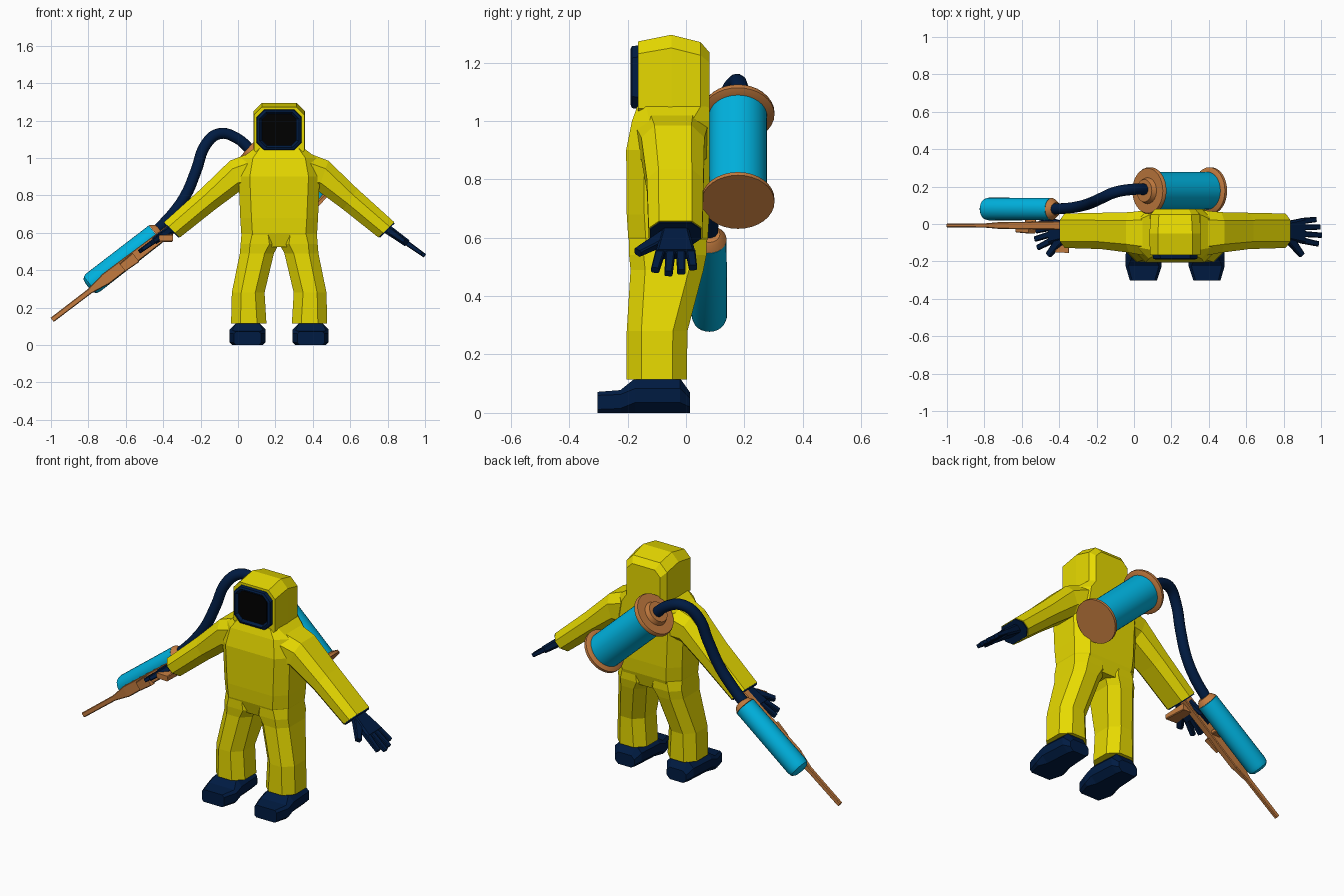
import bpy, bmesh, math
from mathutils import Vector

if "Cube" in bpy.data.objects:
    bpy.data.objects.remove(bpy.data.objects["Cube"])

CX = 0.22  # body centre line


def material(name, rgb):
    m = bpy.data.materials.new(name)
    m.diffuse_color = (*rgb, 1)
    m.use_nodes = True
    m.node_tree.nodes["Principled BSDF"].inputs["Base Color"].default_value = m.diffuse_color
    return m


YELLOW = material("suit yellow", (0.80, 0.70, 0.0))
NAVY = material("rubber navy", (0.0, 0.011, 0.055))
BLACK = material("visor black", (0.0, 0.0, 0.0))
CYAN = material("tank cyan", (0.0, 0.46, 0.76))
BROWN = material("copper brown", (0.55, 0.20, 0.05))


def ring(c, u, v, a, b, ch):
    """Chamfered rectangle around c, half sizes a along u and b along v."""
    c, u, v = Vector(c), Vector(u).normalized(), Vector(v).normalized()
    p = [(a, b - ch), (a - ch, b), (ch - a, b), (-a, b - ch),
         (-a, ch - b), (ch - a, -b), (a - ch, -b), (a, ch - b)]
    return [c + u * s + v * t for s, t in p]


def flat(z, x0, x1, y0, y1, ch):
    """Horizontal ring from its extents."""
    return ring(((x0 + x1) / 2, (y0 + y1) / 2, z), (1, 0, 0), (0, 1, 0),
                (x1 - x0) / 2, (y1 - y0) / 2, ch)


def upright(y, x0, x1, z0, z1, ch):
    """Ring facing the front, from its extents."""
    return ring(((x0 + x1) / 2, y, (z0 + z1) / 2), (1, 0, 0), (0, 0, 1),
                (x1 - x0) / 2, (z1 - z0) / 2, ch)


def loft(name, rings, mat, mirror=False, smooth=False):
    bm = bmesh.new()
    loops = [[bm.verts.new((2 * CX - p[0], p[1], p[2]) if mirror else p)
              for p in r] for r in rings]
    for lo, hi in zip(loops, loops[1:]):
        n = len(lo)
        for i in range(n):
            bm.faces.new((lo[i], lo[(i + 1) % n], hi[(i + 1) % n], hi[i]))
    bm.faces.new(loops[0][::-1])
    bm.faces.new(loops[-1])
    bmesh.ops.recalc_face_normals(bm, faces=bm.faces)
    me = bpy.data.meshes.new(name)
    bm.to_mesh(me)
    bm.free()
    me.materials.append(mat)
    ob = bpy.data.objects.new(name, me)
    bpy.context.collection.objects.link(ob)
    if smooth:
        bpy.ops.object.select_all(action='DESELECT')
        ob.select_set(True)
        bpy.context.view_layer.objects.active = ob
        bpy.ops.object.shade_smooth_by_angle(angle=math.radians(35))
    return ob


def turned(name, a, b, profile, mat, n=32):
    """Round part on the axis a-b; profile holds (distance, radius)."""
    a, d = Vector(a), (Vector(b) - Vector(a)).normalized()
    u = Vector((0, 1, 0))
    v = d.cross(u).normalized()
    rings = [[a + d * t + (u * math.cos(k * math.tau / n) + v * math.sin(k * math.tau / n)) * r
              for k in range(n)] for t, r in profile]
    return loft(name, rings, mat, smooth=True)


def bar(name, a, b, a_half, b_half, mat, ch=0.004, mirror=False):
    """Tapered bar from a to b; halves are (across, thickness)."""
    a, b = Vector(a), Vector(b)
    d = (b - a).normalized()
    u = Vector((0, 1, 0)) if abs(d.y) < 0.9 else Vector((1, 0, 0))
    v = d.cross(u).normalized()
    u = v.cross(d)
    return loft(name, [ring(a, u, v, *a_half, ch), ring(b, u, v, *b_half, ch)], mat, mirror)


# Suit torso
loft("torso", [
    flat(0.525, 0.04, 0.40, -0.175, 0.055, 0.06),
    flat(0.60, 0.017, 0.423, -0.198, 0.075, 0.06),
    flat(0.68, 0.012, 0.428, -0.203, 0.08, 0.06),
    flat(0.90, 0.003, 0.437, -0.205, 0.08, 0.06),
    flat(1.00, 0.02, 0.42, -0.185, 0.08, 0.06),
    flat(1.05, 0.085, 0.355, -0.167, 0.08, 0.03)], YELLOW)

# Hood, lofted from front to back
loft("hood", [
    upright(-0.165, 0.085, 0.355, 1.0, 1.272, 0.042),
    upright(-0.05, 0.083, 0.357, 1.0, 1.295, 0.045),
    upright(0.05, 0.088, 0.352, 1.0, 1.27, 0.045),
    upright(0.08, 0.112, 0.328, 1.0, 1.235, 0.035)], YELLOW)

# Visor frame with sunken dark glass
loft("visor_frame", [
    upright(-0.155, 0.098, 0.342, 1.04, 1.26, 0.04),
    upright(-0.185, 0.102, 0.338, 1.044, 1.256, 0.04),
    upright(-0.19, 0.115, 0.325, 1.056, 1.246, 0.035),
    upright(-0.175, 0.127, 0.313, 1.066, 1.236, 0.028)], NAVY)
loft("visor_glass", [
    upright(-0.174, 0.129, 0.311, 1.068, 1.234, 0.026),
    upright(-0.179, 0.129, 0.311, 1.068, 1.234, 0.026)], BLACK)

slope = (0.085, 0, 0.082)  # direction across the wrist opening
axis = Vector((0.815, 0, -0.58))  # direction of the open hand
for side, m in (("left", False), ("right", True)):
    # Trouser legs
    loft(side + "_leg", [
        flat(0.115, 0.288, 0.477, -0.203, 0.003, 0.05),
        flat(0.28, 0.298, 0.473, -0.203, 0.005, 0.05),
        flat(0.49, 0.248, 0.43, -0.19, 0.06, 0.05),
        flat(0.54, 0.222, 0.426, -0.195, 0.07, 0.05),
        flat(0.61, 0.222, 0.42, -0.195, 0.07, 0.06)], YELLOW, m)
    # Boots: foot and ankle in one loft
    loft(side + "_boot", [
        upright(-0.303, 0.318, 0.462, 0, 0.072, 0.012),
        upright(-0.225, 0.292, 0.485, 0, 0.078, 0.015),
        upright(-0.175, 0.292, 0.485, 0, 0.118, 0.035),
        upright(-0.02, 0.302, 0.475, 0, 0.118, 0.035),
        upright(0.014, 0.325, 0.45, 0, 0.07, 0.02)], NAVY, m)
    # Sleeves
    loft(side + "_sleeve", [
        ring((0.345, -0.05, 0.93), (0, 1, 0), (0.1, 0, 1), 0.125, 0.105, 0.05),
        ring((0.455, -0.045, 0.905), (0, 1, 0), (0.35, 0, 1), 0.108, 0.085, 0.045),
        ring((0.60, -0.037, 0.78), (0, 1, 0), (0.7, 0, 1), 0.097, 0.067, 0.04),
        ring((0.793, -0.036, 0.616), (0, 1, 0), slope, 0.092, 0.059, 0.035)], YELLOW, m)
    # Dark lining closing the sleeve
    loft(side + "_cuff", [
        ring((0.785, -0.036, 0.622), (0, 1, 0), slope, 0.088, 0.055, 0.033),
        ring((0.798, -0.036, 0.612), (0, 1, 0), slope, 0.088, 0.055, 0.033)], NAVY, m)

    # Gloves; the right one lies forward along the sprayer
    w = Vector((0.795, -0.036, 0.622))
    reach = 0.85 if m else 1.0
    knuckle = w + axis * 0.135 * reach
    bar(side + "_palm", w, knuckle, (0.045, 0.025), (0.068, 0.02), NAVY, 0.01, m)
    for k, (y0, y1, ln) in enumerate([(-0.088, -0.106, 0.105), (-0.053, -0.06, 0.125),
                                      (-0.018, -0.016, 0.115), (0.016, 0.024, 0.09)]):
        start = Vector((knuckle.x, y0, knuckle.z)) - axis * 0.01
        end = Vector((start.x, y1, start.z)) + axis * ln * reach
        if m:
            end.y -= 0.02
        bar(f"{side}_finger_{k + 1}", start, end, (0.016, 0.014), (0.014, 0.011), NAVY, 0.004, m)
    bar(side + "_thumb", w + axis * 0.03 + Vector((0, -0.03, 0)),
        w + axis * 0.125 + Vector((0, -0.13, 0)), (0.026, 0.018), (0.016, 0.013), NAVY, 0.005, m)

# Back tank with flanged ends
top, low = Vector((0.08, 0.178, 1.03)), Vector((0.41, 0.178, 0.725))
span = (low - top).length
turned("back_tank", top, low, [(0.01, 0.1), (span - 0.01, 0.1)], CYAN)
turned("upper_flange", top, low, [(-0.035, 0.06), (-0.01, 0.07), (-0.01, 0.12), (0.0, 0.125),
                                  (0.012, 0.125), (0.022, 0.102)], BROWN)
turned("lower_flange", top, low, [(span - 0.022, 0.102), (span - 0.012, 0.125),
                                  (span + 0.004, 0.125)], BROWN)

# Hose from the back tank to the hand tank
cu = bpy.data.curves.new("hose", 'CURVE')
cu.dimensions = '3D'
cu.bevel_depth = 0.03
cu.bevel_resolution = 3
cu.resolution_u = 5
cu.use_fill_caps = True
path = [(0.08, 0.185, 1.03), (-0.01, 0.185, 1.108), (-0.10, 0.17, 1.13), (-0.17, 0.14, 1.075),
        (-0.225, 0.115, 0.93), (-0.28, 0.097, 0.80), (-0.35, 0.085, 0.70), (-0.43, 0.08, 0.615)]
sp = cu.splines.new('BEZIER')
sp.bezier_points.add(len(path) - 1)
for bp, co in zip(sp.bezier_points, path):
    bp.co = co
    bp.handle_left_type = bp.handle_right_type = 'AUTO'
cu.materials.append(NAVY)
bpy.context.collection.objects.link(bpy.data.objects.new("hose", cu))

# Hand tank with a rounded end and a cap
s, e = Vector((-0.425, 0.08, 0.605)), Vector((-0.79, 0.08, 0.322))
ln = (e - s).length
turned("hand_tank", s, e, [(0.02, 0.059), (ln - 0.02, 0.061), (ln, 0.056),
                           (ln + 0.012, 0.042), (ln + 0.016, 0.02)], CYAN, 24)
turned("hand_tank_cap", s, e, [(-0.012, 0.036), (-0.004, 0.045), (0.018, 0.059)], BROWN, 24)

# Sprayer: lance, body, bracket and stock
d = Vector((-0.795, 0, -0.607))
g = Vector((-0.355, -0.008, 0.622))
bar("lance", g + d * 0.52, g + d * 0.803, (0.011, 0.015), (0.010, 0.014), BROWN)
bar("lance_collar", g + d * 0.44, g + d * 0.55, (0.018, 0.032), (0.011, 0.015), BROWN)
bar("sprayer_body", g, g + d * 0.45, (0.022, 0.028), (0.018, 0.032), BROWN)
bar("tank_bracket", g + d * 0.25, g + d * 0.25 + Vector((0, 0.06, 0)), (0.03, 0.012),
    (0.03, 0.012), BROWN)
bar("stock", g + d * 0.03 + Vector((0, 0, -0.03)), g + Vector((-0.03, -0.145, -0.05)),
    (0.03, 0.022), (0.038, 0.015), BROWN)
bar("fore_grip", g + d * 0.24 + Vector((0, -0.025, -0.008)),
    g + d * 0.33 + Vector((0, -0.025, -0.008)), (0.018, 0.03), (0.012, 0.026), BROWN)
